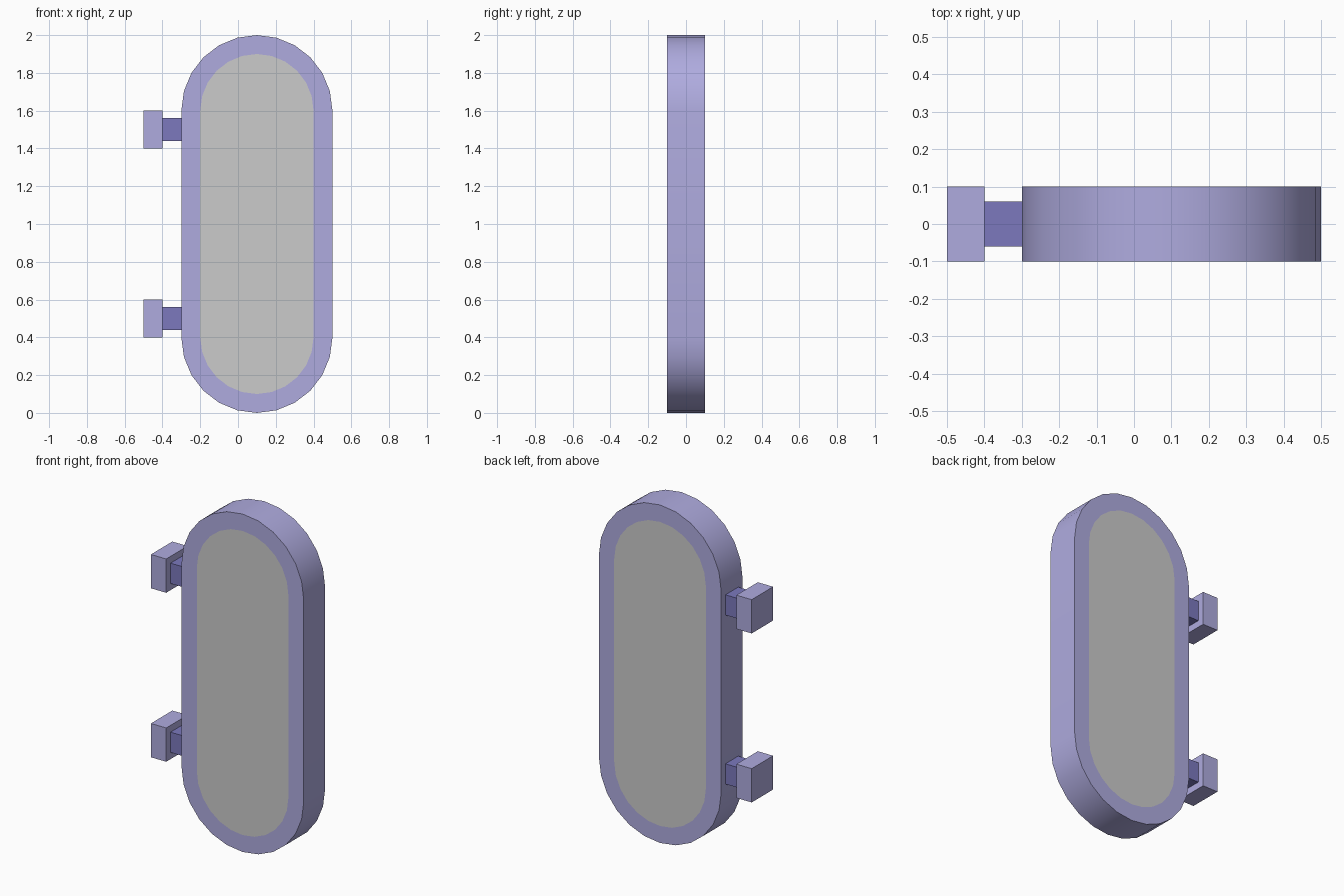
import bpy, bmesh
from math import cos, sin, pi, radians

if "Cube" in bpy.data.objects:
    bpy.data.objects.remove(bpy.data.objects["Cube"])

def material(name, rgb):
    m = bpy.data.materials.new(name)
    m.diffuse_color = (*rgb, 1)
    m.use_nodes = True
    m.node_tree.nodes["Principled BSDF"].inputs["Base Color"].default_value = m.diffuse_color
    return m

violet = material("violet", (0.43, 0.41, 0.74))
dark_violet = material("dark_violet", (0.20, 0.19, 0.51))

def add_object(name, bm, mat=None):
    bmesh.ops.recalc_face_normals(bm, faces=bm.faces)
    mesh = bpy.data.meshes.new(name)
    bm.to_mesh(mesh)
    bm.free()
    ob = bpy.data.objects.new(name, mesh)
    bpy.context.collection.objects.link(ob)
    if mat:
        mesh.materials.append(mat)
    return ob

def capsule(r, y, cx=0.1, n=12):
    """Upright rounded outline: two half circles centred at z 1.6 and 0.4."""
    pts = []
    for start, cz in ((0, 1.6), (pi, 0.4)):
        for i in range(n + 1):
            a = start + pi * i / n
            pts.append((cx + r * cos(a), y, cz + r * sin(a)))
    return pts

def box(name, x, z, size, mat):
    bm = bmesh.new()
    bmesh.ops.create_cube(bm, size=1)
    bmesh.ops.scale(bm, vec=size, verts=bm.verts)
    bmesh.ops.translate(bm, vec=(x, 0, z), verts=bm.verts)
    return add_object(name, bm, mat)

# Frame: closed capsule ring, smooth round the rim
bm = bmesh.new()
loops = [[bm.verts.new(p) for p in capsule(r, y)]
         for r, y in ((0.4, -0.1), (0.4, 0.1), (0.3, 0.1), (0.3, -0.1))]
count = len(loops[0])
for k in range(4):
    a, b = loops[k], loops[(k + 1) % 4]
    for i in range(count):
        j = (i + 1) % count
        bm.faces.new((a[i], a[j], b[j], b[i]))
frame = add_object("frame", bm, violet)
bpy.context.view_layer.objects.active = frame
frame.select_set(True)
bpy.ops.object.shade_smooth_by_angle(angle=radians(30))

# Panel: grey slab filling the frame flush on both sides
bm = bmesh.new()
front, back = ([bm.verts.new(p) for p in capsule(0.3, y)] for y in (-0.1, 0.1))
bm.faces.new(front)
bm.faces.new(back)
for i in range(count):
    j = (i + 1) % count
    bm.faces.new((front[i], front[j], back[j], back[i]))
add_object("panel", bm)

# Hinges: a thin stud and a square block at two heights
for label, z in (("lower", 0.5), ("upper", 1.5)):
    box(label + "_hinge_stud", -0.35, z, (0.1, 0.12, 0.12), dark_violet)
    box(label + "_hinge_block", -0.45, z, (0.1, 0.2, 0.2), violet)
